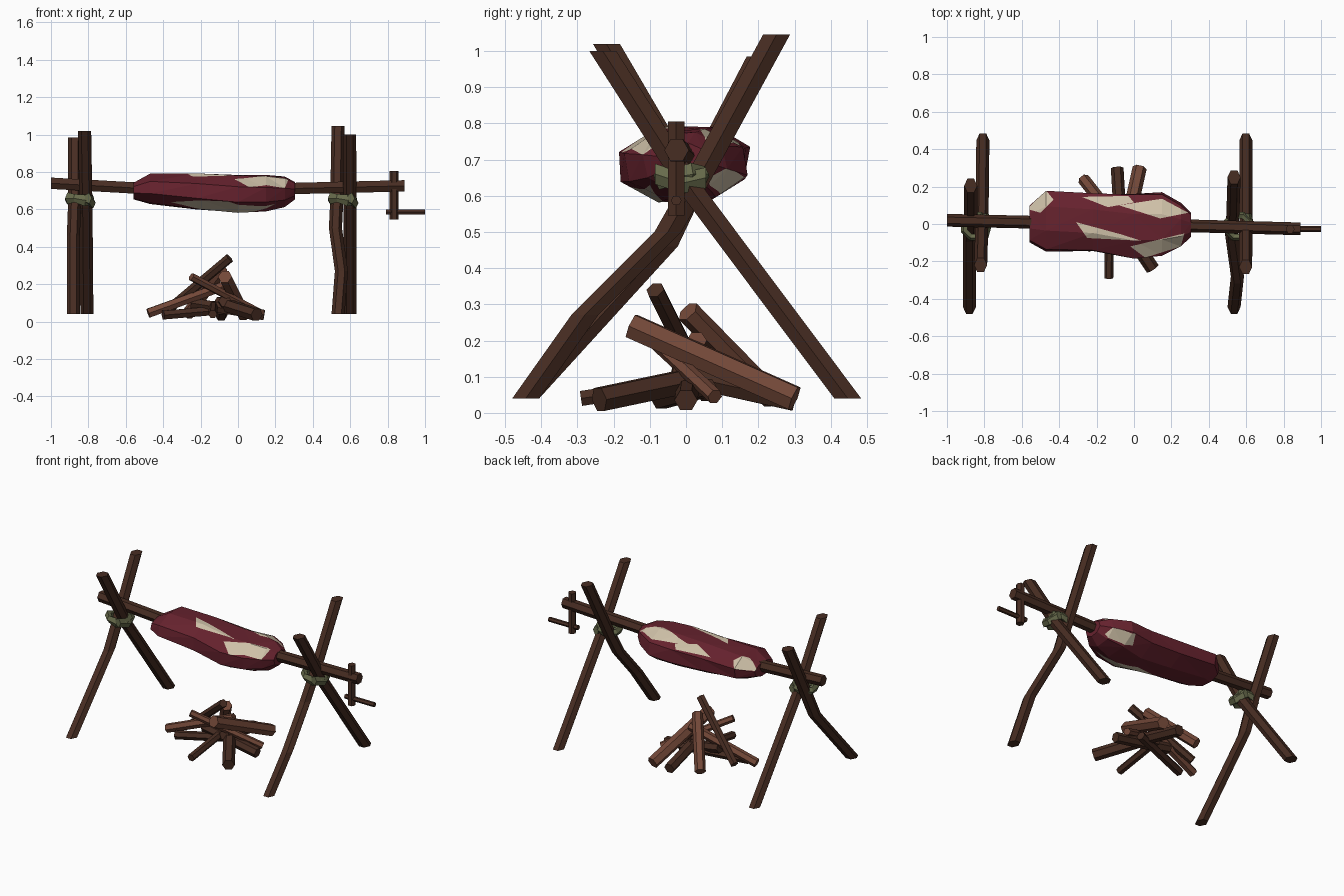
import bpy, bmesh, math
from mathutils import Vector

cube = bpy.data.objects.get("Cube")
if cube:
    bpy.data.objects.remove(cube, do_unlink=True)


def material(name, r, g, b):
    m = bpy.data.materials.new(name)
    m.use_nodes = True
    m.diffuse_color = (r, g, b, 1)
    m.node_tree.nodes["Principled BSDF"].inputs["Base Color"].default_value = (r, g, b, 1)
    return m


BARK = material("dark_bark", 0.064, 0.026, 0.016)
WOOD = material("light_wood", 0.17, 0.064, 0.039)
MEAT = material("red_meat", 0.133, 0.016, 0.027)
FAT = material("cream_fat", 0.62, 0.53, 0.39)
ROPE = material("green_rope", 0.135, 0.145, 0.07)
X, Y, Z = Vector((1, 0, 0)), Vector((0, 1, 0)), Vector((0, 0, 1))


def finish(bm, name, *mats):
    bmesh.ops.recalc_face_normals(bm, faces=bm.faces)
    mesh = bpy.data.meshes.new(name)
    bm.to_mesh(mesh)
    bm.free()
    for m in mats:
        mesh.materials.append(m)
    obj = bpy.data.objects.new(name, mesh)
    bpy.context.scene.collection.objects.link(obj)
    return obj


def ring(bm, centre, u, v, ru, rv, sides, turn=0.0):
    angles = [math.tau * (i + turn) / sides for i in range(sides)]
    return [bm.verts.new(Vector(centre) + u * ru * math.cos(a) + v * rv * math.sin(a)) for a in angles]


def skin(bm, rings, caps=True):
    n = len(rings[0])
    for a, b in zip(rings, rings[1:]):
        for i in range(n):
            j = (i + 1) % n
            bm.faces.new((a[i], a[j], b[j], b[i]))
    if caps:
        bm.faces.new(rings[0])
        bm.faces.new(rings[-1])


def beam(name, points, ru, rv, mat, u=None, v=None, sides=6):
    """Sweep a faceted section along points; u and v default to the axes across the beam."""
    if u is None:
        d = (Vector(points[-1]) - Vector(points[0])).normalized()
        u = d.cross(Z).normalized()
        v = d.cross(u)
    bm = bmesh.new()
    skin(bm, [ring(bm, p, u, v, ru, rv, sides) for p in points])
    return finish(bm, name, mat)


# Crossed support posts, cut level at both ends
posts = {
    "right_front_post": [(-.88, -.443, .04), (-.88, -.06, .46), (-.873, .03, .65), (-.873, .205, .985)],
    "right_back_post": [(-.808, .447, .04), (-.813, .02, .61), (-.82, -.22, 1.02)],
    "left_front_post": [(.535, -.443, .04), (.553, -.28, .27), (.521, -.05, .5), (.528, .035, .65), (.535, .25, 1.045)],
    "left_back_post": [(.598, .447, .04), (.598, .02, .61), (.597, -.23, 1.0)],
}
for name, pts in posts.items():
    beam(name, pts, .035, .043, BARK, X, Y)

# Spit pole and crank
beam("spit_pole", [(-1, .02, .74), (-.56, .01, .715), (.3, -.01, .712), (.89, -.026, .726)],
     .034, .035, BARK, Y, Z)
beam("crank_arm", [(.835, -.027, .545), (.835, -.027, .805)], .024, .026, BARK, X, Y)
beam("crank_handle", [(.79, -.027, .587), (1, -.027, .587)], .015, .015, BARK, Y, Z)


# Rope lashings: a lumpy low-poly loop with a knot
def lashing(name, x):
    bm = bmesh.new()
    rings = []
    for i in range(8):
        a = math.tau * (i + .5) / 8
        out = X * math.cos(a) + Y * math.sin(a)
        lump = .028 + .005 * (-1) ** i
        centre = Vector((x, -.012, .654)) + X * .064 * math.cos(a) + Y * .062 * math.sin(a) + Z * .008 * math.sin(2 * a)
        rings.append(ring(bm, centre, out, Z, .02, lump, 5))
    skin(bm, rings + rings[:1], caps=False)
    finish(bm, name, ROPE)
    beam(name + "_knot", [(x + .045, -.085, .66), (x + .066, -.01, .635), (x + .05, .055, .65)],
         .02, .03, ROPE, X, Z, 5)


lashing("right_lashing", -.847)
lashing("left_lashing", .558)

# Roast: faceted body, sections are x, y centre, z centre, y radius, z radius
sections = [(-.56, .0, .698, .1, .045), (-.47, .015, .71, .17, .085), (-.22, .01, .696, .165, .103),
            (0, -.012, .683, .185, .108), (.15, .0, .687, .178, .102), (.25, -.003, .694, .12, .084),
            (.305, -.005, .7, .065, .047)]
bm = bmesh.new()
skin(bm, [ring(bm, (x, y, z), Y, Z, ry, rz, 8, .3 + .08 * k)
          for k, (x, y, z, ry, rz) in enumerate(sections)])
bmesh.ops.triangulate(bm, faces=bm.faces)
bmesh.ops.recalc_face_normals(bm, faces=bm.faces)

# Fat streaks: convex plan outlines cut into the upper (1) or lower (-1) faces
streaks = [
    (1, [(-.57, .08), (-.5, .06), (-.43, .13), (-.47, .18)]),
    (1, [(-.28, .145), (-.14, .09), (.0, .115), (-.03, .15)]),
    (1, [(-.08, .1), (.14, .03), (.29, .06), (.15, .135)]),
    (1, [(-.31, .01), (-.25, -.075), (.04, -.09), (-.07, -.055)]),
    (1, [(-.02, -.12), (.06, -.18), (.25, -.12), (.27, -.05)]),
    (-1, [(-.36, -.09), (-.05, -.03), (.2, -.1), (-.05, -.17)]),
    (-1, [(.1, .11), (.27, .06), (.25, .12), (.13, .17)]),
]


def inside(p, outline):
    signs = [(Vector(b) - Vector(a)).cross(p.xy - Vector(a)) for a, b in zip(outline, outline[1:] + outline[:1])]
    return all(s > 0 for s in signs) or all(s < 0 for s in signs)


for side, outline in streaks:
    for a, b in zip(outline, outline[1:] + outline[:1]):
        faces = [f for f in bm.faces if f.normal.z * side > .02 and abs(f.normal.x) < .95]
        edges = {e for f in faces for e in f.edges}
        verts = {v for f in faces for v in f.verts}
        across = Vector((b[1] - a[1], a[0] - b[0], 0)).normalized()
        bmesh.ops.bisect_plane(bm, geom=list(verts) + list(edges) + faces, dist=1e-5,
                               plane_co=(a[0], a[1], 0), plane_no=across)
        bm.normal_update()
    for f in bm.faces:
        if f.normal.z * side > .02 and inside(f.calc_center_median(), outline):
            f.material_index = 1
finish(bm, "roast", MEAT, FAT)

# Firewood pile
logs = [
    ((.03, .3, .04), (-.07, -.15, .24), .038, WOOD),
    ((-.27, .24, .04), (-.085, .005, .28), .033, WOOD),
    ((-.48, -.04, .045), (-.05, .03, .2), .028, WOOD),
    ((-.25, -.13, .24), (.12, .08, .045), .022, WOOD),
    ((-.09, .3, .035), (-.07, -.04, .11), .034, BARK),
    ((-.39, .06, .05), (-.045, -.085, .34), .026, BARK),
    ((-.135, -.29, .04), (-.13, .05, .09), .024, BARK),
    ((.1, -.24, .037), (-.1, .06, .1), .037, BARK),
    ((.14, .0, .035), (-.25, .01, .1), .032, BARK),
    ((-.4, -.07, .035), (.0, .06, .07), .027, BARK),
]
for i, (foot, tip, radius, mat) in enumerate(logs):
    beam(f"firewood_{i + 1}", [foot, tip], radius, radius, mat)
